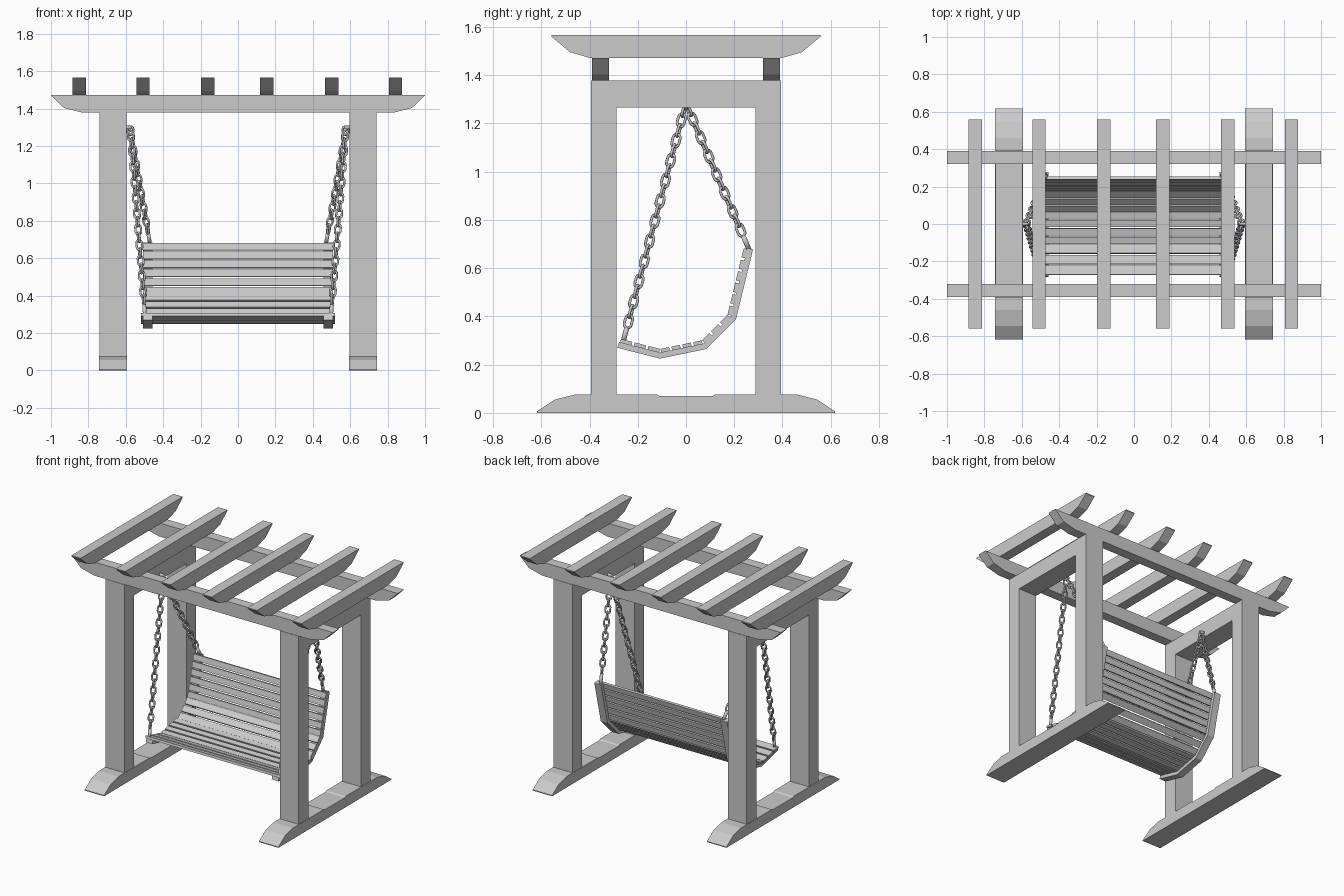
import bpy, bmesh, math
from mathutils import Vector, Matrix

if "Cube" in bpy.data.objects:
    bpy.data.objects.remove(bpy.data.objects["Cube"])


def finish(name, bm, smooth=False):
    bmesh.ops.recalc_face_normals(bm, faces=bm.faces)
    me = bpy.data.meshes.new(name)
    bm.to_mesh(me)
    bm.free()
    if smooth:
        for p in me.polygons:
            p.use_smooth = True
    ob = bpy.data.objects.new(name, me)
    bpy.context.collection.objects.link(ob)
    return ob


def prism(name, pts, lo, hi, axis):
    """Extrude a (horizontal, z) profile along axis 'x' or 'y' from lo to hi."""
    bm = bmesh.new()
    place = (lambda a, z, d: (d, a, z)) if axis == 'x' else (lambda a, z, d: (a, d, z))
    f = bm.faces.new([bm.verts.new(place(a, z, lo)) for a, z in pts])
    r = bmesh.ops.extrude_face_region(bm, geom=[f])
    move = Vector(place(0, 0, hi - lo))
    bmesh.ops.translate(bm, vec=move, verts=[v for v in r['geom'] if isinstance(v, bmesh.types.BMVert)])
    return finish(name, bm)


def rect(a0, a1, z0, z1):
    return [(a0, z0), (a1, z0), (a1, z1), (a0, z1)]


def sym(half):
    """Complete a right-half profile by mirroring it."""
    return half + [(-a, z) for a, z in reversed(half)]


def add_tube(bm, path, r, mat, sides=6, closed=True):
    """Tube around a path lying in the local XZ plane."""
    n = len(path)
    rings = []
    for i, p in enumerate(path):
        a = path[i - 1] if closed or i else p
        b = path[(i + 1) % n] if closed or i < n - 1 else p
        t = (b - a).normalized()
        side = Vector((0, 1, 0))
        out = t.cross(side)
        rings.append([bm.verts.new(mat @ (p + r * (math.cos(k * math.tau / sides) * out
                      + math.sin(k * math.tau / sides) * side))) for k in range(sides)])
    for i in range(n if closed else n - 1):
        q, s = rings[i], rings[(i + 1) % n]
        for k in range(sides):
            m = (k + 1) % sides
            bm.faces.new((q[k], q[m], s[m], s[k]))
    if not closed:
        bm.faces.new(rings[0])
        bm.faces.new(rings[-1])


def stadium(length, width):
    """Centre line of a chain link, long in z."""
    r, h = width / 2, (length - width) / 2
    pts = []
    for s in (1, -1):
        for k in range(7):
            a = k * math.pi / 6
            pts.append(Vector((s * r * math.cos(a), 0, s * (h + r * math.sin(a)))))
    return pts


def chain(name, top, bottom):
    top, bottom = Vector(top), Vector(bottom)
    d = top - bottom
    rot = d.to_track_quat('Z', 'X').to_matrix().to_4x4()
    bm = bmesh.new()
    n = round((d.length - 0.07) / 0.0435)
    start = bottom + d.normalized() * 0.07
    pitch = (top - start) / n
    for i in range(n):
        c = start + pitch * (i + 0.5)
        turn = Matrix.Rotation(math.pi / 2 * (i % 2), 4, 'Z')
        add_tube(bm, stadium(0.054, 0.031), 0.006, Matrix.Translation(c) @ rot @ turn)
    # eye rod fixing the chain to the seat
    add_tube(bm, [Vector((0, 0, 0)), Vector((0, 0, 0.066))], 0.011,
             Matrix.Translation(bottom) @ rot, 8, False)
    finish(name, bm, True)


# Roof beams and rafters
for nm, y in (("front", -0.355), ("back", 0.355)):
    prism(nm + "_roof_beam", sym([(0.83, 1.378), (0.93, 1.403), (1.0, 1.472)]),
          y - 0.035, y + 0.035, 'y')
for i, x in enumerate((-0.85, -0.508, -0.162, 0.154, 0.5, 0.842)):
    prism(f"rafter_{i + 1}", sym([(0.40, 1.472), (0.48, 1.495), (0.558, 1.56), (0.558, 1.566)]),
          x - 0.036, x + 0.036, 'x')

# Side frames: feet, posts and lintels, with the hanging hooks
for nm, s in (("left", -1), ("right", 1)):
    lo, hi = sorted((s * 0.595, s * 0.74))
    prism(nm + "_foot", sym([(0.618, 0), (0.618, 0.006), (0.545, 0.055), (0.46, 0.076),
                             (0.12, 0.076), (0.11, 0.07)]), lo - 0.002, hi + 0.002, 'x')
    for pn, y0, y1 in (("front", -0.393, -0.288), ("back", 0.288, 0.393)):
        prism(f"{nm}_{pn}_post", rect(y0, y1, 0.07, 1.378), lo, hi, 'x')
    prism(nm + "_lintel", rect(-0.29, 0.29, 1.265, 1.378), lo, hi, 'x')
    bm = bmesh.new()
    add_tube(bm, [Vector((s * 0.60, 0, 1.3)), Vector((s * 0.57, 0, 1.298))], 0.01,
             Matrix.Identity(4), 8, False)
    add_tube(bm, stadium(0.045, 0.03), 0.006, Matrix.Translation((s * 0.575, 0, 1.282)))
    finish(nm + "_hook", bm, True)
    chain(nm + "_front_chain", (s * 0.575, -0.003, 1.275), (s * 0.497, -0.262, 0.29))
    chain(nm + "_back_chain", (s * 0.575, 0.003, 1.275), (s * 0.47, 0.262, 0.675))

# Seat rails: bent strip following the seat curve
outer = [Vector(p) for p in ((-0.284, 0.27), (-0.108, 0.225), (0.085, 0.265), (0.207, 0.387), (0.278, 0.678))]
normals = []
for a, b in zip(outer, outer[1:]):
    t = (b - a).normalized()
    normals.append(Vector((-t.y, t.x)))


def offset(d):
    res = []
    for i, p in enumerate(outer):
        n0, n1 = normals[max(i - 1, 0)], normals[min(i, 3)]
        res.append(p + (n0 + n1) * d / (1 + n0.dot(n1)))
    return res


inner = offset(0.024)
for nm, s in (("left", -1), ("right", 1)):
    prism(nm + "_seat_rail", [tuple(p) for p in outer + inner[::-1]],
          *sorted((s * 0.457, s * 0.508)), 'x')

# Seat and back slats lying on the rails
base = offset(0.023)
k = 0
for j, count in enumerate((3, 4, 3, 6)):
    a, b = base[j], base[j + 1]
    t = (b - a).normalized()
    step = (b - a).length / count
    for i in range(count):
        k += 1
        p, q = a + t * (i * step + 0.005), a + t * ((i + 1) * step - 0.005)
        up = normals[j] * 0.016
        half = 0.518 if j < 2 else 0.508
        prism(f"slat_{k}", [tuple(v) for v in (p, q, q + up, p + up)], -half, half, 'x')
